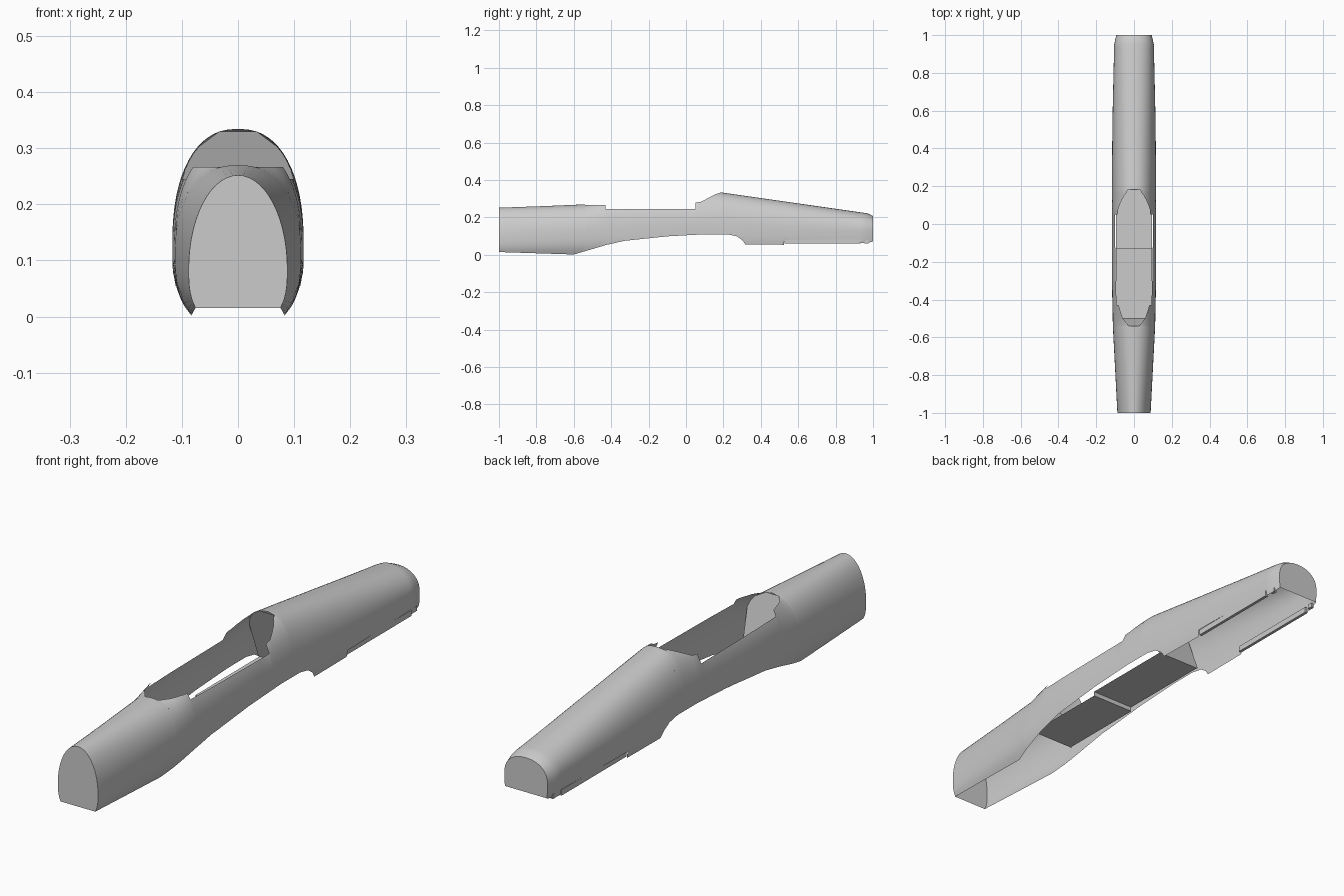
import bpy, math

old = bpy.data.objects.get("Cube")
if old:
    bpy.data.objects.remove(old)

grey = bpy.data.materials.new("light_grey")
grey.use_nodes = True
grey.diffuse_color = (0.6, 0.6, 0.6, 1)
grey.node_tree.nodes["Principled BSDF"].inputs["Base Color"].default_value = (0.6, 0.6, 0.6, 1)

# Profiles along the length: (y, value)
WIDTH = [(-1, .088), (-.54, .112), (-.3, .117), (.3, .117), (.6, .113), (.95, .105), (1, .094)]
MIDDLE = [(-1, .085), (-.6, .112), (0, .13), (1, .13)]
CROWN = [(-1, .252), (-.75, .261), (-.54, .27), (-.43, .31), (.18, .335), (.97, .222), (1, .208)]
ROUND = [(-1, 2), (-.5, 2.3), (.2, 2.3), (1, 2.2)]
BELLY = [(-1, .015), (-.6, .002), (-.43, .052), (-.33, .075), (-.1, .099), (.1, .11), (.22, .11),
         (.27, .1), (.3, .08), (.318, .055), (.524, .054), (.526, .08), (.93, .082), (.932, .062),
         (.97, .063), (1, .072)]
RIM = [(-.541, 1), (-.54, .267), (-.431, .267), (-.429, .245), (.05, .245), (.052, .28),
       (.08, .284), (.13, .31), (.165, .327), (.18, .33), (.183, 1)]


def at(profile, y):
    """Straight-line value of a profile at y."""
    if y <= profile[0][0]:
        return profile[0][1]
    for (a, u), (b, v) in zip(profile, profile[1:]):
        if y <= b:
            return u + (v - u) * (y - a) / (b - a)
    return profile[-1][1]


def hull_x(y, z):
    """Half width of the hull at height z."""
    w, m, p = at(WIDTH, y), at(MIDDLE, y), at(ROUND, y)
    if z < m:
        return w * (1 - .25 * ((m - z) / m) ** 3)
    u = min(1, (z - m) / (at(CROWN, y) - m))
    return w * (1 - u ** p) ** (1 / p)


def section(y, low=5, high=14):
    """Half outline of the hull, from the belly edge to the crown or rim."""
    m, p, b = at(MIDDLE, y), at(ROUND, y), at(BELLY, y)
    h = at(CROWN, y) - m
    end = math.asin(min(1, (at(RIM, y) - m) / h) ** (p / 2))
    heights = [b + (m - b) * i / low for i in range(low)]
    heights += [m + h * math.sin(end * i / high) ** (2 / p) for i in range(high + 1)]
    return [(hull_x(y, z), y, z) for z in heights]


def add(name, verts, faces, smooth=False):
    mesh = bpy.data.meshes.new(name)
    mesh.from_pydata(verts, [], faces)
    mesh.materials.append(grey)
    ob = bpy.data.objects.new(name, mesh)
    bpy.context.collection.objects.link(ob)
    if smooth:
        for f in mesh.polygons:
            f.use_smooth = True
    return ob


def mirror(ob):
    mod = ob.modifiers.new("mirror", "MIRROR")
    mod.use_clip = True
    mod.merge_threshold = .0005


# Hull skin, open below and over the cockpit
ys = {y for prof in (WIDTH, CROWN, BELLY, RIM) for y, _ in prof}
ys = sorted(ys | {i / 20 for i in range(-20, 21)})
rings = [section(y) for y in ys]
n = len(rings[0])
quads = [(i * n + j, (i + 1) * n + j, (i + 1) * n + j + 1, i * n + j + 1)
         for i in range(len(rings) - 1) for j in range(n - 1)]
mirror(add("hull_skin", [v for r in rings for v in r], quads, True))


# Flat panels across the body
def panel(name, half, flip=False):
    pts = half + [(-x, y, z) for x, y, z in reversed(half)]
    add(name, pts[::-1] if flip else pts, [range(len(pts))])


panel("nose_plate", section(-1)[:-1] + [(.0001, -1, .252)])
panel("tail_plate", section(1)[:-1] + [(.0001, 1, .208)], True)


def bulkhead(name, y0, z0, y1, z1, flip):
    half = []
    for i in range(9):
        y, z = y0 + (y1 - y0) * i / 8, z0 + (z1 - z0) * i / 8
        half.append((min(hull_x(y, z), .1), y, z))
    panel(name, half, flip)


bulkhead("front_bulkhead", -.5, .08, -.54, .267, True)
bulkhead("rear_bulkhead", .27, .098, .18, .33, False)

# Stepped cockpit floor
w = .095
steps = [(-.5, .08), (-.13, .08), (-.13, .098), (.27, .098)]
add("cockpit_floor", [(s * w, y, z) for y, z in steps for s in (-1, 1)],
    [(2 * i, 2 * i + 1, 2 * i + 3, 2 * i + 2) for i in range(3)])


# Rails and pins along the rear belly edges
def box(name, x, y0, y1, z0, z1, t):
    v = [(x + a * t, y, z) for a in (-1, 1) for y in (y0, y1) for z in (z0, z1)]
    mirror(add(name, v, [(0, 1, 3, 2), (4, 6, 7, 5), (0, 4, 5, 1), (2, 3, 7, 6), (0, 2, 6, 4), (1, 5, 7, 3)]))


box("belly_rail", .101, .526, .93, .06, .083, .006)
box("rear_pin", .095, .955, .975, .062, .08, .006)
